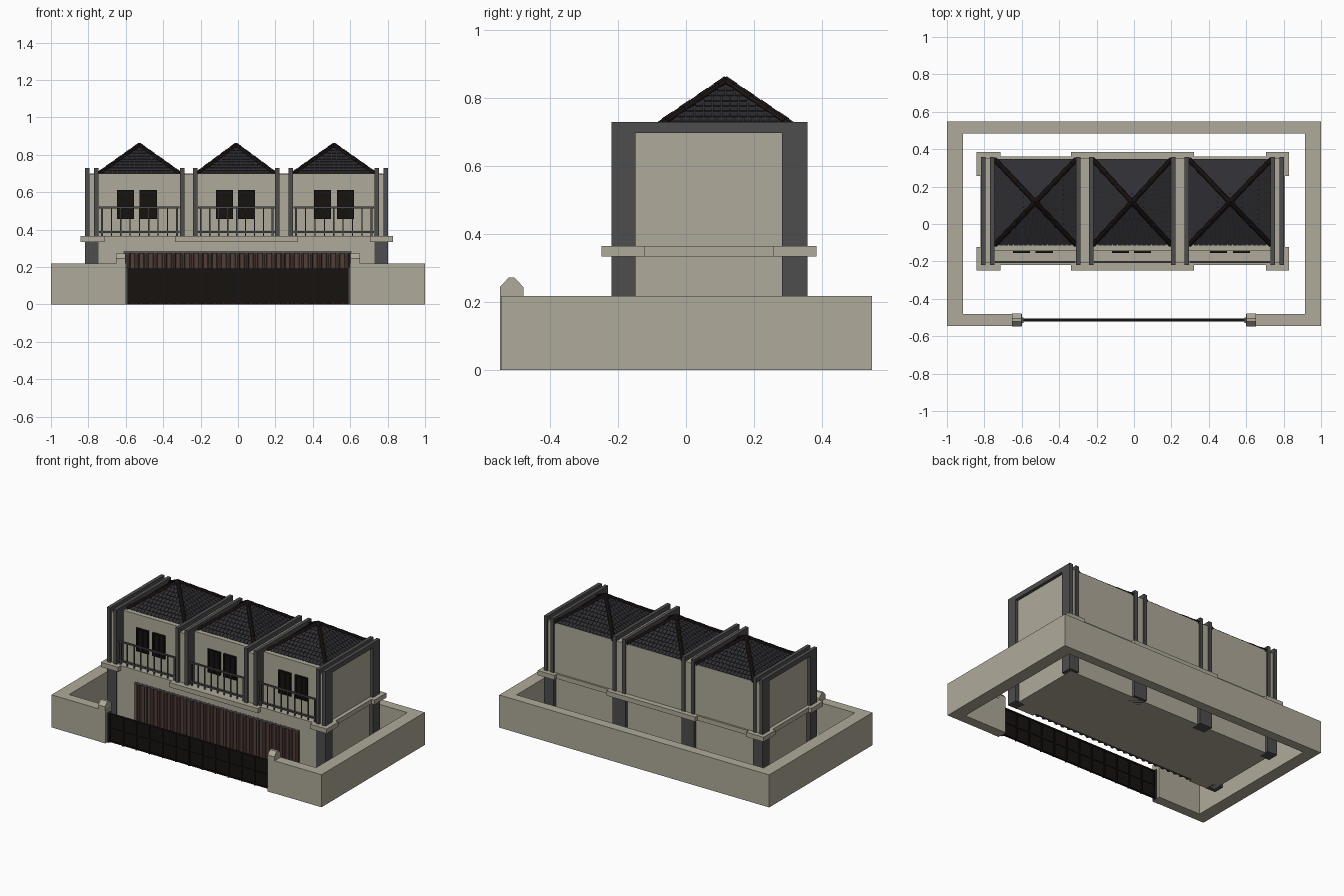
import bpy, bmesh, math
from mathutils import Vector, Matrix

if "Cube" in bpy.data.objects:
    bpy.data.objects.remove(bpy.data.objects["Cube"])


def mat(name, r, g, b):
    m = bpy.data.materials.new(name)
    m.diffuse_color = (r, g, b, 1)
    m.use_nodes = True
    m.node_tree.nodes["Principled BSDF"].inputs["Base Color"].default_value = m.diffuse_color
    return m


BEIGE = mat("plaster", .43, .40, .32)
GREY = mat("dark_grey", .075, .075, .075)
ROOF = mat("slate", .028, .028, .033)
RIDGE = mat("ridge_brown", .012, .008, .007)
BROWN = mat("shutter_brown", .08, .047, .04)
BLACK = mat("gate_black", .008, .006, .005)


def finish(name, bm, m):
    me = bpy.data.meshes.new(name)
    bm.to_mesh(me)
    bm.free()
    me.materials.append(m)
    ob = bpy.data.objects.new(name, me)
    bpy.context.collection.objects.link(ob)
    return ob


def add_box(bm, x0, x1, y0, y1, z0, z1):
    c = Matrix.Translation(((x0 + x1) / 2, (y0 + y1) / 2, (z0 + z1) / 2))
    bmesh.ops.create_cube(bm, size=1, matrix=c @ Matrix.Diagonal((x1 - x0, y1 - y0, z1 - z0, 1)))


def boxes(name, m, *items):
    bm = bmesh.new()
    for b in items:
        add_box(bm, *b)
    return finish(name, bm, m)


def add_prism(bm, profile, x0, x1):
    """Extrude a (y, z) outline along x."""
    f = bm.faces.new([bm.verts.new((x0, y, z)) for y, z in profile])
    g = bmesh.ops.extrude_face_region(bm, geom=[f])
    bmesh.ops.translate(bm, vec=(x1 - x0, 0, 0),
                        verts=[v for v in g['geom'] if isinstance(v, bmesh.types.BMVert)])
    bmesh.ops.recalc_face_normals(bm, faces=bm.faces)


def add_rod(bm, a, b, r, n=8):
    a, b = Vector(a), Vector(b)
    d = b - a
    mt = Matrix.Translation((a + b) / 2) @ d.to_track_quat('Z', 'Y').to_matrix().to_4x4()
    bmesh.ops.create_cone(bm, cap_ends=True, segments=n, radius1=r, radius2=r, depth=d.length, matrix=mt)


# perimeter wall: a U outline plus the front run, open at the gate
bm = bmesh.new()
outline = [(-.60, -.545), (-1, -.545), (-1, .548), (1, .548), (1, -.545), (.60, -.545),
           (.60, -.48), (.915, -.48), (.915, .485), (-.915, .485), (-.915, -.48), (-.60, -.48)]
f = bm.faces.new([bm.verts.new((x, y, 0)) for x, y in outline])
g = bmesh.ops.extrude_face_region(bm, geom=[f])
bmesh.ops.translate(bm, vec=(0, 0, .218), verts=[v for v in g['geom'] if isinstance(v, bmesh.types.BMVert)])
bmesh.ops.recalc_face_normals(bm, faces=bm.faces)
finish("perimeter_wall", bm, BEIGE)

# gate posts with pitched caps
bm = bmesh.new()
cap = [(-.547, 0), (-.547, .245), (-.522, .272), (-.505, .272), (-.479, .245), (-.479, 0)]
for x in (-.652, .602):
    add_prism(bm, cap, x, x + .05)
finish("gate_posts", bm, BEIGE)
boxes("gate_jambs", GREY, *[(x - .006, x + .006, -.53, -.5, 0, .2) for x in (-.597, .597)])

# sliding gate: sheet with bars
bars = [(-.59, .59, -.516, -.510, .005, .19)]
bars += [(-.59 + i * .0977, -.582 + i * .0977, -.522, -.504, 0, .192) for i in range(13)]
bars += [(-.59, .59, -.521, -.505, z, z + .009) for z in (.004, .09, .183)]
boxes("gate", BLACK, *bars)

# ground floor body, garage surround, corner and rear columns
boxes("ground_floor", BEIGE, (-.79, .775, -.19, .335, 0, .335))
boxes("garage_surround", BEIGE, (-.745, -.613, -.218, -.18, 0, .335), (.607, .735, -.218, -.18, 0, .335),
      (-.62, .615, -.218, -.18, .284, .335))
PAIRS = [(-.818, -.745), (-.31, -.217), (.199, .294), (.73, .802)]
cols = [(a, b, .283, .357, 0, .34) for a, b in PAIRS]
cols += [(a, b, -.22, -.148, 0, .34) for a, b in (PAIRS[0], PAIRS[3])]
boxes("ground_columns", GREY, *cols)

# corrugated shutter and its roll
slats = [(-.613, .607, -.203, -.188, 0, .28)]
shutter = bmesh.new()
add_box(shutter, *slats[0])
for i in range(25):
    x = -.589 + i * .0488
    add_rod(shutter, (x, -.203, 0), (x, -.203, .276), .013)
finish("garage_shutter", shutter, BROWN)
boxes("shutter_roll", GREY, (-.613, .607, -.219, -.2, .272, .286))

# floor band with stepped-out corner and centre blocks
Z = (.334, .365)
band = [(-.822, .808, -.219, .36, *Z)]
for x0, x1 in ((-.843, -.715), (.706, .83)):
    band += [(x0, x1, -.248, -.122, *Z), (x0, x1, .257, .384, *Z)]
band += [(-.336, .32, -.248, -.122, *Z), (-.336, .32, .257, .384, *Z)]
boxes("floor_band", BEIGE, *band)

# upper floor and party walls between frame pairs
walls = [(-.79, .775, -.145, .348, .36, .699)]
walls += [(a + .02, b - .02, -.205, .35, .36, .6985) for a, b in PAIRS]
boxes("upper_floor", BEIGE, *walls)

# upside-down U frames, two at each party wall
bm = bmesh.new()
portal = [(-.22, .36), (-.22, .73), (.357, .73), (.357, .36), (.283, .36), (.283, .698), (-.148, .698), (-.148, .36)]
for a, b in PAIRS:
    add_prism(bm, portal, a, a + .024)
    add_prism(bm, portal, b - .024, b)
finish("portal_frames", bm, GREY)

# hipped roofs with tiles and hip caps
Y0, Y1, ZB, ZT = -.112, .345, .698, .852
for k, (x0, x1) in enumerate([(-.745, -.31), (-.22, .199), (.294, .733)]):
    apex = Vector(((x0 + x1) / 2, (Y0 + Y1) / 2, ZT))
    corner = [Vector(p) for p in ((x0, Y0, ZB), (x1, Y0, ZB), (x1, Y1, ZB), (x0, Y1, ZB))]
    bm = bmesh.new()
    vs = [bm.verts.new(c) for c in corner]
    va = bm.verts.new(apex)
    bm.faces.new(vs[::-1])
    tiles, rows = bmesh.new(), 10
    for i in range(4):
        bm.faces.new((vs[i], vs[(i + 1) % 4], va))
        p, q = corner[i], corner[(i + 1) % 4]
        u = (q - p).normalized()
        mid = (p + q) / 2
        up = (apex - mid).normalized()
        n = u.cross(up)
        L, W = (apex - mid).length, (q - p).length
        step = L / rows
        for r in range(rows):
            half = W / 2 * (1 - (r + .7) / rows)
            count = int(2 * half / .026)
            for j in range(count):
                c = mid + up * (r + .5) * step + u * (j - (count - 1) / 2) * .026
                m = Matrix((u, up, n)).transposed().to_4x4()
                m.translation = c
                m = m @ Matrix.Rotation(math.radians(7), 4, 'X').inverted()
                bmesh.ops.create_cube(tiles, size=1, matrix=m @ Matrix.Diagonal((.022, step * 1.05, .006, 1)))
    finish("roof_%d" % (k + 1), bm, ROOF)
    finish("roof_tiles_%d" % (k + 1), tiles, ROOF)
    caps = bmesh.new()
    for c in corner:
        for s in range(9):
            a, b = c.lerp(apex, s / 9), c.lerp(apex, (s + 1.02) / 9)
            add_rod(caps, a, b, .012 if s % 2 else .0135)
    finish("hip_caps_%d" % (k + 1), caps, RIDGE)

# windows: pane with a raised frame
for k, cx in enumerate((-.602, -.48, -.072, .045, .452, .575)):
    a, b = cx - .046, cx + .046
    boxes("window_%d" % (k + 1), BLACK, (a, b, -.149, -.14, .457, .612),
          (a, a + .01, -.156, -.14, .457, .612), (b - .01, b, -.156, -.14, .457, .612),
          (a, b, -.156, -.14, .457, .467), (a, b, -.156, -.14, .602, .612), (cx - .003, cx + .003, -.154, -.14, .46, .61))

# balcony railings
for k, (x0, x1) in enumerate([(-.742, -.312), (-.214, .2), (.296, .728)]):
    bm = bmesh.new()
    for z in (.388, .518):
        add_box(bm, x0, x1, -.208, -.199, z - .005, z + .005)
    for i in range(9):
        x = x0 + .015 + (x1 - x0 - .03) * i / 8
        w = .005 if i in (0, 8) else .003
        add_box(bm, x - w, x + w, -.2035 - w, -.2035 + w, .36, .518)
    finish("balcony_railing_%d" % (k + 1), bm, GREY)
